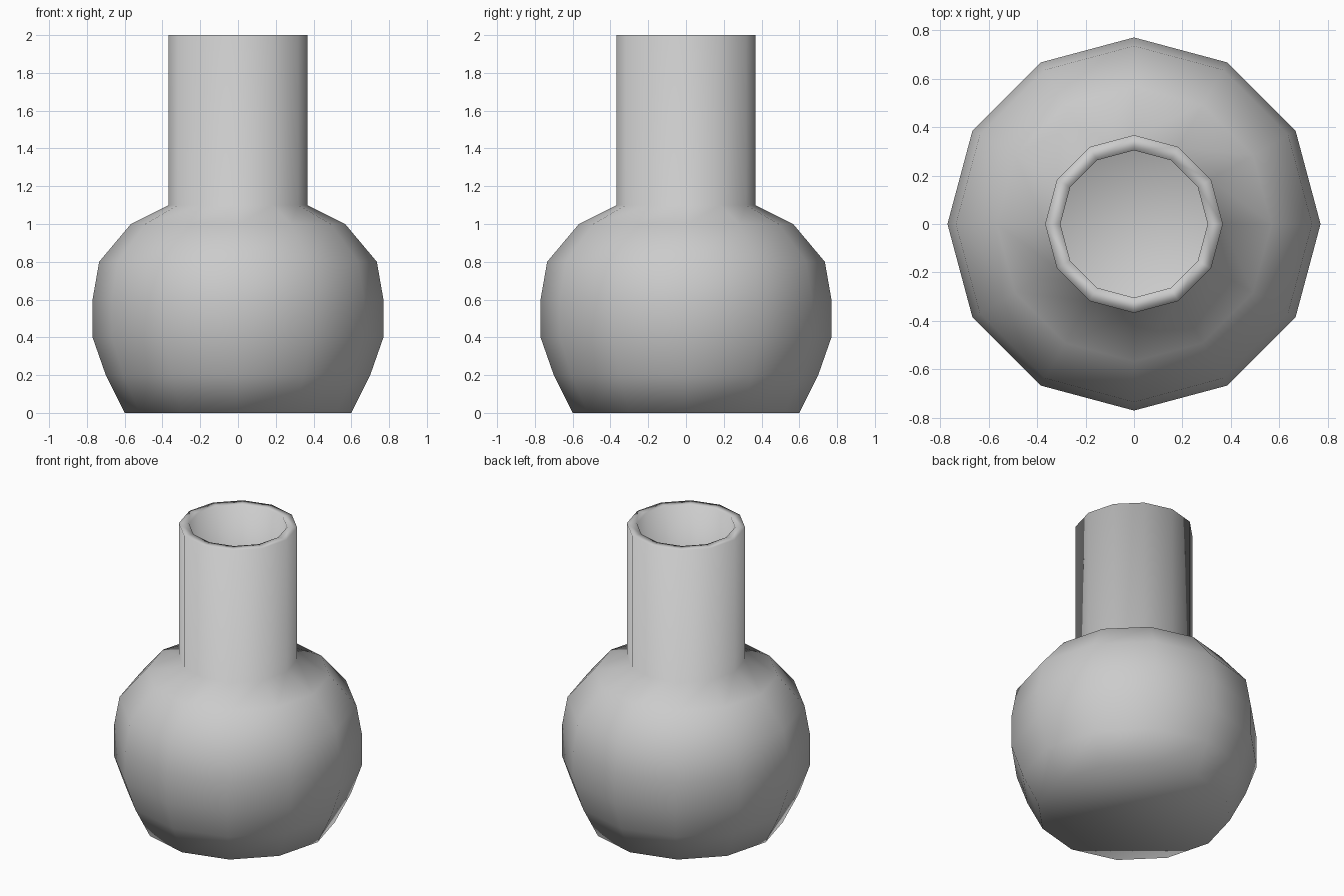
import bpy, bmesh
from math import cos, sin, tau

if "Cube" in bpy.data.objects:
    bpy.data.objects.remove(bpy.data.objects["Cube"])

SIDES = 12
# outer profile: (radius, height)
PROFILE = [(0.60, 0.0), (0.70, 0.2), (0.77, 0.4), (0.77, 0.6), (0.735, 0.8),
           (0.567, 1.0), (0.367, 1.1), (0.367, 2.0)]

# lathe the outer skin
bm = bmesh.new()
rings = [[bm.verts.new((r * cos(tau * i / SIDES), r * sin(tau * i / SIDES), z))
          for i in range(SIDES)] for r, z in PROFILE]
for low, high in zip(rings, rings[1:]):
    for i in range(SIDES):
        j = (i + 1) % SIDES
        bm.faces.new((low[i], low[j], high[j], high[i]))

# closed base
bm.faces.new(list(reversed(rings[0])))
bm.normal_update()
for f in bm.faces:
    f.smooth = True

mesh = bpy.data.meshes.new("vase")
bm.to_mesh(mesh)
bm.free()
vase = bpy.data.objects.new("vase", mesh)
bpy.context.collection.objects.link(vase)

# wall thickness, inwards, leaving the mouth open
wall = vase.modifiers.new("wall", 'SOLIDIFY')
wall.thickness = 0.063
wall.offset = -1
